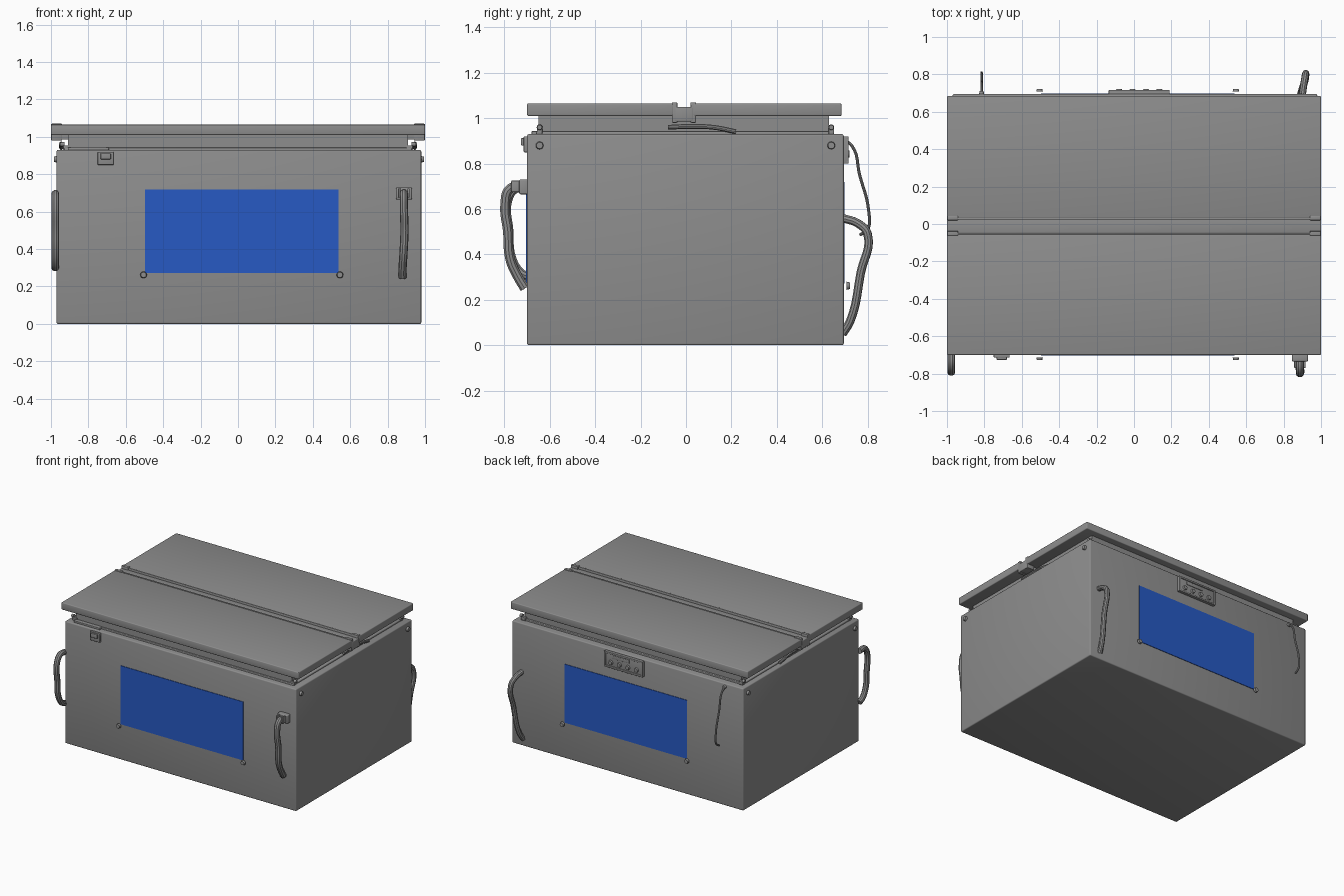
import bpy, bmesh, math
from mathutils import Matrix, Vector

old = bpy.data.objects.get("Cube")
if old:
    bpy.data.objects.remove(old, do_unlink=True)


def material(name, colour):
    m = bpy.data.materials.new(name)
    m.use_nodes = True
    m.diffuse_color = (*colour, 1)
    node = next(n for n in m.node_tree.nodes if n.type == 'BSDF_PRINCIPLED')
    node.inputs["Base Color"].default_value = (*colour, 1)
    node.inputs["Roughness"].default_value = 0.6
    return m


GREY = material("grey metal", (0.27, 0.27, 0.27))
BLUE = material("blue window", (0.02, 0.10, 0.55))
parts = []


def finish(bm, name, mat=GREY):
    bmesh.ops.recalc_face_normals(bm, faces=bm.faces)
    mesh = bpy.data.meshes.new(name)
    bm.to_mesh(mesh)
    bm.free()
    mesh.materials.append(mat)
    ob = bpy.data.objects.new(name, mesh)
    bpy.context.collection.objects.link(ob)
    parts.append(ob)
    return ob


def box(name, x, y, z, bevel=0.0, mat=GREY):
    """Box from (min, max) ranges with rounded edges."""
    bm = bmesh.new()
    size = [r[1] - r[0] for r in (x, y, z)]
    mid = [(r[0] + r[1]) / 2 for r in (x, y, z)]
    bmesh.ops.create_cube(bm, size=1, matrix=Matrix.Translation(mid) @ Matrix.Diagonal((*size, 1)))
    if bevel:
        bmesh.ops.bevel(bm, geom=bm.edges[:], offset=bevel, segments=3, profile=0.5, affect='EDGES')
    return finish(bm, name, mat)


def bolt(name, centre, axis, radius=0.017, depth=0.02):
    """Short round bolt head along an axis."""
    bm = bmesh.new()
    turn = Vector(axis).to_track_quat('Z', 'Y').to_matrix().to_4x4()
    bmesh.ops.create_cone(bm, cap_ends=True, segments=16, radius1=radius, radius2=radius * 0.8,
                          depth=depth, matrix=Matrix.Translation(centre) @ turn)
    return finish(bm, name)


def rod(name, points, radius, x_squash=1.0):
    """Round bar swept through a smooth path."""
    cu = bpy.data.curves.new(name, 'CURVE')
    cu.dimensions = '3D'
    cu.bevel_depth = radius
    cu.bevel_resolution = 3
    cu.resolution_u = 6
    cu.use_fill_caps = True
    sp = cu.splines.new('BEZIER')
    sp.bezier_points.add(len(points) - 1)
    for bp, p in zip(sp.bezier_points, points):
        bp.co = p
        bp.handle_left_type = bp.handle_right_type = 'AUTO'
    cu.materials.append(GREY)
    ob = bpy.data.objects.new(name, cu)
    bpy.context.collection.objects.link(ob)
    bpy.ops.object.select_all(action='DESELECT')
    ob.select_set(True)
    bpy.context.view_layer.objects.active = ob
    bpy.ops.object.convert(target='MESH')
    ob = bpy.context.view_layer.objects.active
    parts.append(ob)
    return ob


def side_rod(name, x, path, radius):
    return rod(name, [(x, y, z) for y, z in path], radius)


def window(name, y, side):
    """Raised rounded frame around a blue pane, facing -y or +y."""
    bm = bmesh.new()
    corners = [(-0.54, 0.23), (0.58, 0.23), (0.58, 0.76), (-0.54, 0.76)]
    face = bm.faces.new([bm.verts.new((px, y, pz)) for px, pz in corners])
    bmesh.ops.bevel(bm, geom=bm.verts[:], offset=0.025, segments=4, profile=0.5, affect='VERTICES')
    bm.faces.ensure_lookup_table()
    middle = bm.faces[0]
    ring = bmesh.ops.inset_region(bm, faces=[middle], thickness=0.045)["faces"]
    bmesh.ops.delete(bm, geom=[middle], context='FACES')
    ext = bmesh.ops.extrude_face_region(bm, geom=ring)["geom"]
    moved = [v for v in ext if isinstance(v, bmesh.types.BMVert)]
    bmesh.ops.translate(bm, verts=moved, vec=(0, side * 0.02, 0))
    # round over the outward rims
    front = set(moved)
    rims = [e for e in bm.edges if e.verts[0] in front and e.verts[1] in front
            and e.calc_face_angle(0) > 1]
    bmesh.ops.bevel(bm, geom=rims, offset=0.009, segments=3, profile=0.5, affect='EDGES')
    finish(bm, name + "_frame")
    box(name + "_pane", (-0.497, 0.537), sorted((y, y + side * 0.004)), (0.272, 0.718), 0, BLUE)
    for px in (-0.505, 0.545):
        bolt(name + "_bolt", (px, y + side * 0.02, 0.262), (0, side, 0), 0.018, 0.014)


# Main tank and neck
box("tank_body", (-0.97, 0.98), (-0.70, 0.695), (0, 0.93), 0.008)
box("neck_foot", (-0.93, 0.93), (-0.66, 0.645), (0.92, 0.942), 0.005)
box("neck", (-0.91, 0.91), (-0.65, 0.63), (0.92, 1.02))

# Two lids with a beam between them
box("front_lid", (-1, 1), (-0.70, -0.055), (1.01, 1.065), 0.006)
box("back_lid", (-1, 1), (0.03, 0.685), (1.01, 1.065), 0.006)
box("centre_beam", (-1, 1), (-0.05, 0.03), (0.985, 1.05), 0.005)
for y in (-0.052, 0.028):
    box("beam_rail", (-0.995, 0.995), (y - 0.005, y + 0.005), (0.985, 1.067), 0.002)

# Beam end brackets, levers and corner bolts
for side in (-1, 1):
    for y in (-0.05, 0.032):
        box("beam_end_flange", sorted((side * 0.94, side * 0.999)), (y - 0.012, y + 0.012),
            (0.98, 1.07), 0.004)
    side_rod("side_lever", side * 0.945, [(-0.08, 0.96), (0.02, 0.964), (0.12, 0.96), (0.22, 0.941)], 0.011)
    for y in (-0.645, 0.64):
        bolt("side_bolt", (0.005 + side * 0.98, y, 0.88), (side, 0, 0), 0.018, 0.02)
        bolt("corner_bolt", (side * 0.938, y, 0.96), (side, 0, 0), 0.013, 0.02)
        box("corner_tab", sorted((side * 0.90, side * 0.935)), (y - 0.012, y + 0.012), (0.93, 0.955), 0.003)

# Windows
window("front_window", -0.70, -1)
window("back_window", 0.695, 1)

# Front latch
box("latch_plate", (-0.75, -0.665), (-0.715, -0.695), (0.85, 0.92), 0.004)
box("latch_catch", (-0.735, -0.68), (-0.727, -0.70), (0.88, 0.912), 0.004)
box("latch_strip", (-0.91, -0.69), (-0.68, -0.64), (0.925, 0.943), 0.003)

# Back control panel with four knobs
box("control_panel", (-0.135, 0.19), (0.69, 0.71), (0.80, 0.92), 0.004)
for z in (0.807, 0.913):
    box("panel_rim", (-0.135, 0.19), (0.70, 0.717), (z - 0.007, z + 0.007), 0.003)
for x in (-0.128, 0.183):
    box("panel_rim_end", (x - 0.007, x + 0.007), (0.70, 0.717), (0.80, 0.92), 0.003)
box("panel_display", (-0.02, 0.12), (0.705, 0.714), (0.875, 0.9), 0.002)
for i in range(4):
    bolt("panel_knob", (-0.08 + i * 0.072, 0.714, 0.842), (0, 1, 0), 0.018, 0.014)

# Front handles
side_rod("front_right_handle", -0.977,
         [(-0.69, 0.69), (-0.75, 0.69), (-0.785, 0.64), (-0.78, 0.5), (-0.77, 0.39), (-0.73, 0.32), (-0.69, 0.30)], 0.021)
box("handle_bracket", (0.845, 0.93), (-0.735, -0.695), (0.665, 0.73), 0.006)
rod("front_left_handle",
    [(0.887, -0.72, 0.695), (0.887, -0.775, 0.69), (0.887, -0.797, 0.62), (0.89, -0.785, 0.5),
     (0.885, -0.775, 0.38), (0.88, -0.74, 0.30), (0.88, -0.71, 0.25)], 0.022)
for x in (0.862, 0.912):
    box("bracket_ear", (x - 0.006, x + 0.006), (-0.77, -0.73), (0.675, 0.725), 0.004)

# Back handles
rod("back_left_handle",
    [(0.90, 0.69, 0.56), (0.91, 0.76, 0.535), (0.917, 0.80, 0.49), (0.915, 0.77, 0.32),
     (0.90, 0.725, 0.11), (0.89, 0.69, 0.05)], 0.019)
side_rod("back_right_handle", -0.815,
         [(0.69, 0.905), (0.73, 0.88), (0.765, 0.75), (0.805, 0.59), (0.80, 0.51), (0.765, 0.485)], 0.007)
bolt("handle_boss", (-0.815, 0.70, 0.905), (0, 1, 0), 0.014, 0.02)

# Shading
bpy.ops.object.select_all(action='DESELECT')
for ob in parts:
    ob.select_set(True)
bpy.context.view_layer.objects.active = parts[0]
bpy.ops.object.shade_smooth_by_angle(angle=math.radians(35))
